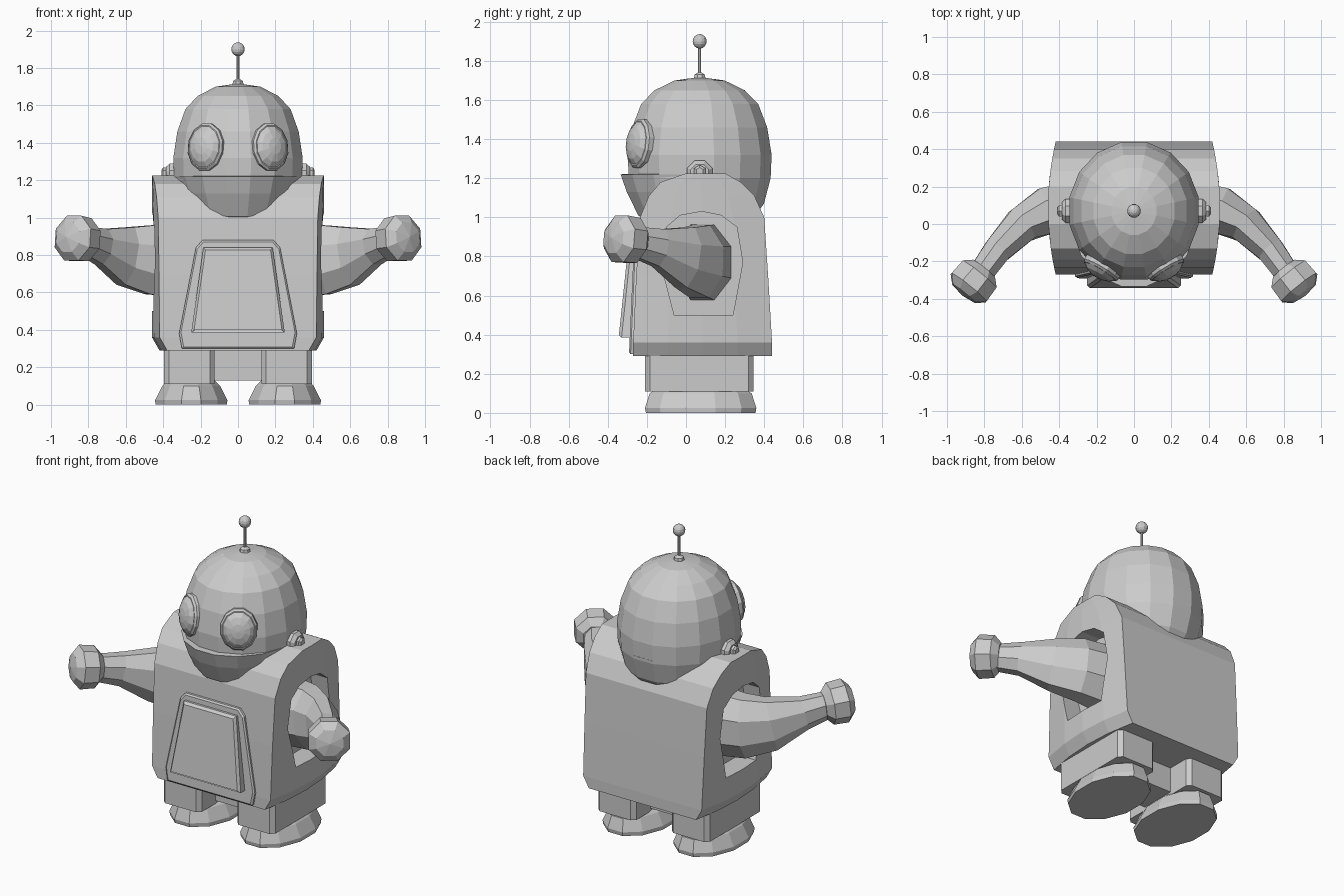
import bpy, bmesh, math
from mathutils import Vector, Matrix

cube = bpy.data.objects.get("Cube")
if cube:
    bpy.data.objects.remove(cube, do_unlink=True)

grey = bpy.data.materials.new("plain grey")
grey.use_nodes = True
grey.diffuse_color = (0.6, 0.6, 0.6, 1)
grey.node_tree.nodes["Principled BSDF"].inputs["Base Color"].default_value = grey.diffuse_color


def finish(name, bm):
    bmesh.ops.recalc_face_normals(bm, faces=bm.faces)
    mesh = bpy.data.meshes.new(name)
    bm.to_mesh(mesh)
    bm.free()
    mesh.materials.append(grey)
    obj = bpy.data.objects.new(name, mesh)
    bpy.context.collection.objects.link(obj)
    return obj


def loft(name, rings):
    """Skin a list of equal-length rings and cap both ends."""
    bm = bmesh.new()
    rows = [[bm.verts.new(p) for p in ring] for ring in rings]
    n = len(rows[0])
    for a, b in zip(rows, rows[1:]):
        for i in range(n):
            j = (i + 1) % n
            bm.faces.new((a[i], a[j], b[j], b[i]))
    bm.faces.new(rows[0][::-1])
    bm.faces.new(rows[-1])
    return finish(name, bm)


def oval(center, u, v, n, turn=0.0):
    center, u, v = Vector(center), Vector(u), Vector(v)
    angles = [2 * math.pi * (i + turn) / n for i in range(n)]
    return [center + u * math.cos(a) + v * math.sin(a) for a in angles]


def lathe(name, base, axis, profile, n, wide=1.0, tall=1.0):
    """Revolve (radius, distance) pairs about an axis, optionally oval."""
    base, axis = Vector(base), Vector(axis).normalized()
    side = Vector((1, 0, 0)) if abs(axis.z) > 0.9 else axis.cross((0, 0, 1)).normalized()
    other = axis.cross(side)
    return loft(name, [oval(base + axis * d, side * r * wide, other * r * tall, n, 0.5)
                       for r, d in profile])


def mirrored(obj, name):
    """Copy an object to the other side of the body."""
    bm = bmesh.new()
    bm.from_mesh(obj.data)
    bmesh.ops.transform(bm, matrix=Matrix.Diagonal((-1, 1, 1, 1)), verts=bm.verts)
    return finish(name, bm)


def pair(part, builder):
    obj = builder("left_" + part)
    mirrored(obj, "right_" + part)


MID_Y = 0.07

# Body: a rounded tub with slightly bulging sides
def body_level(z, front, back, squeeze=0.0):
    ys = [front + (back - front) * t / 4 for t in range(5)]
    half = [(0.46 - squeeze - 0.04 * ((y - 0.085) / 0.35) ** 2, y, z) for y in ys]
    return half + [(-x, y, z) for x, y, z in reversed(half)]


levels = [(0.29, -0.27, 0.44, 0.04), (0.36, -0.27, 0.44), (0.7, -0.255, 0.42),
          (1.0, -0.235, 0.4), (1.11, -0.19, 0.35), (1.18, -0.13, 0.28), (1.225, 0.0, 0.2)]
body = loft("body", [body_level(*lv) for lv in levels])

# Arched shoulder openings
arch = [(-0.06, 0.5), (0.24, 0.5), (0.29, 0.77), (0.26, 0.95), (0.18, 1.01),
        (0.08, 1.03), (-0.03, 1.01), (-0.1, 0.95), (-0.13, 0.77)]
for s in (-1, 1):
    cutter = loft("opening_cutter", [[(s * x, y, z) for y, z in arch] for x in (0.33, 0.6)])
    cutter.hide_render = True
    cut = body.modifiers.new("opening", "BOOLEAN")
    cut.operation, cut.solver, cut.object = "DIFFERENCE", "EXACT", cutter
    bpy.context.view_layer.objects.active = body
    bpy.ops.object.modifier_apply(modifier=cut.name)
    bpy.data.objects.remove(cutter, do_unlink=True)

# Head dome and jaw bowl
lathe("head", (0, MID_Y, 0), (0, 0, 1),
      [(0.12, 0.92), (0.26, 0.97), (0.335, 1.07), (0.37, 1.2), (0.375, 1.32), (0.352, 1.46),
       (0.305, 1.58), (0.235, 1.65), (0.13, 1.7), (0.02, 1.715)], 16, wide=0.94)
lathe("jaw", (0, 0.05, 0), (0, 0, 1),
      [(0.12, 0.91), (0.3, 1.01), (0.36, 1.13), (0.392, 1.22), (0.36, 1.222)], 16, wide=0.87)

# Antenna
lathe("antenna_base", (0, MID_Y, 0), (0, 0, 1), [(0.035, 1.7), (0.028, 1.73), (0.012, 1.74)], 8)
lathe("antenna_rod", (0, MID_Y, 0), (0, 0, 1), [(0.008, 1.72), (0.008, 1.88)], 8)
ball = [(max(0.037 * math.sin(math.pi * i / 8), 0.001), -0.037 * math.cos(math.pi * i / 8))
        for i in range(9)]
lathe("antenna_ball", (0, MID_Y, 1.9), (0, 0, 1), ball, 12)

# Eyes: oval rim with a shallow domed lens
gaze = Vector((0.5, -0.85, 0.12))
pair("eye_rim", lambda name: lathe(name, (0.165, -0.225, 1.375), gaze,
     [(0.13, -0.05), (0.13, 0.022), (0.118, 0.034)], 12, wide=0.84))
pair("eye_lens", lambda name: lathe(name, (0.165, -0.225, 1.375), gaze,
     [(0.112, 0.0), (0.112, 0.034), (0.085, 0.054), (0.045, 0.066), (0.002, 0.07)], 12, wide=0.84))

# Hinge lugs beside the jaw
pair("hinge", lambda name: lathe(name, (0, MID_Y, 1.225), (1, 0, 0),
     [(0.07, 0.3), (0.07, 0.365), (0.05, 0.385)], 8))
pair("hinge_bolt", lambda name: lathe(name, (0, MID_Y, 1.235), (1, 0, 0),
     [(0.033, 0.37), (0.033, 0.4), (0.02, 0.41)], 6))


# Chest panel: base plate, recessed frame and slats
def plate(name, half, front, back, rim=0.015):
    outline = half + [(-x, z) for x, z in reversed(half)]
    mid_z = sum(z for _, z in outline) / len(outline)
    shrink = [(x * (1 - rim * 4), mid_z + (z - mid_z) * (1 - rim * 4)) for x, z in outline]
    return loft(name, [[(x, back, z) for x, z in outline],
                       [(x, front(z) + rim, z) for x, z in outline],
                       [(x, front(z), z) for x, z in shrink]])


plate("chest_plate", [(0.3, 0.3), (0.315, 0.38), (0.225, 0.84), (0.19, 0.88)],
      lambda z: -0.305 + 0.045 * z, -0.22, 0.008)


def panel_front(z):
    return -0.385 + 0.105 * z


frame = plate("vent_frame", [(0.25, 0.385), (0.185, 0.84)], panel_front, -0.24)
bm = bmesh.new()
bm.from_mesh(frame.data)
opening = min(bm.faces, key=lambda f: f.calc_center_median().y)
bmesh.ops.inset_individual(bm, faces=[opening], thickness=0.022, depth=-0.025)
bm.to_mesh(frame.data)
bm.free()
for i in range(4):
    low = 0.43 + 0.095 * i
    high = low + 0.095
    wide_low, wide_high = 0.211 - 0.142 * (low - 0.43), 0.211 - 0.142 * (high - 0.43)
    y = panel_front(low)
    loft(f"vent_slat_{i + 1}", [[(s * wide_low, y, low), (s * wide_low, y + 0.05, low),
                                 (s * wide_high, y + 0.05, high), (s * wide_high, y + 0.024, high)]
                                for s in (-1, 1)])


# Arms: tapered tubes sweeping forward
def arm(name):
    path = [((0.31, 0.085, 0.77), 0.16, 0.21), ((0.47, 0.07, 0.775), 0.135, 0.2),
            ((0.6, -0.005, 0.795), 0.105, 0.17), ((0.73, -0.14, 0.845), 0.08, 0.105),
            ((0.83, -0.28, 0.88), 0.07, 0.08)]
    rings = []
    for i, (p, w, h) in enumerate(path):
        run = Vector(path[min(i + 1, 4)][0]) - Vector(path[max(i - 1, 0)][0])
        side = run.cross((0, 0, 1)).normalized()
        rings.append(oval(p, side * w, side.cross(run).normalized() * h, 8, 0.5))
    return loft(name, rings)


pair("arm", arm)
pair("hand", lambda name: lathe(name, (0.815, -0.255, 0.88), (0.62, -0.77, 0.1),
     [(0.08, -0.02), (0.125, 0.02), (0.13, 0.11), (0.085, 0.15), (0.002, 0.165)], 8))


# Hips, legs and feet
def block(name, x0, x1, y0, y1, z0, z1, c):
    outline = [(x0 + c, y0), (x1 - c, y0), (x1, y0 + c), (x1, y1 - c),
               (x1 - c, y1), (x0 + c, y1), (x0, y1 - c), (x0, y0 + c)]
    return loft(name, [[(x, y, z) for x, y in outline] for z in (z0, z1)])


block("hips", -0.2, 0.2, -0.05, 0.18, 0.13, 0.32, 0.01)
pair("leg", lambda name: block(name, 0.125, 0.395, -0.21, 0.345, 0.11, 0.32, 0.025))
pair("foot", lambda name: loft(name, [
    oval((0.25, 0.075, z), (w, 0, 0), (0, d, 0), 12, 0.5)
    for z, w, d in [(0, 0.198, 0.29), (0.025, 0.2, 0.295), (0.1, 0.16, 0.27), (0.13, 0.13, 0.22)]]))
